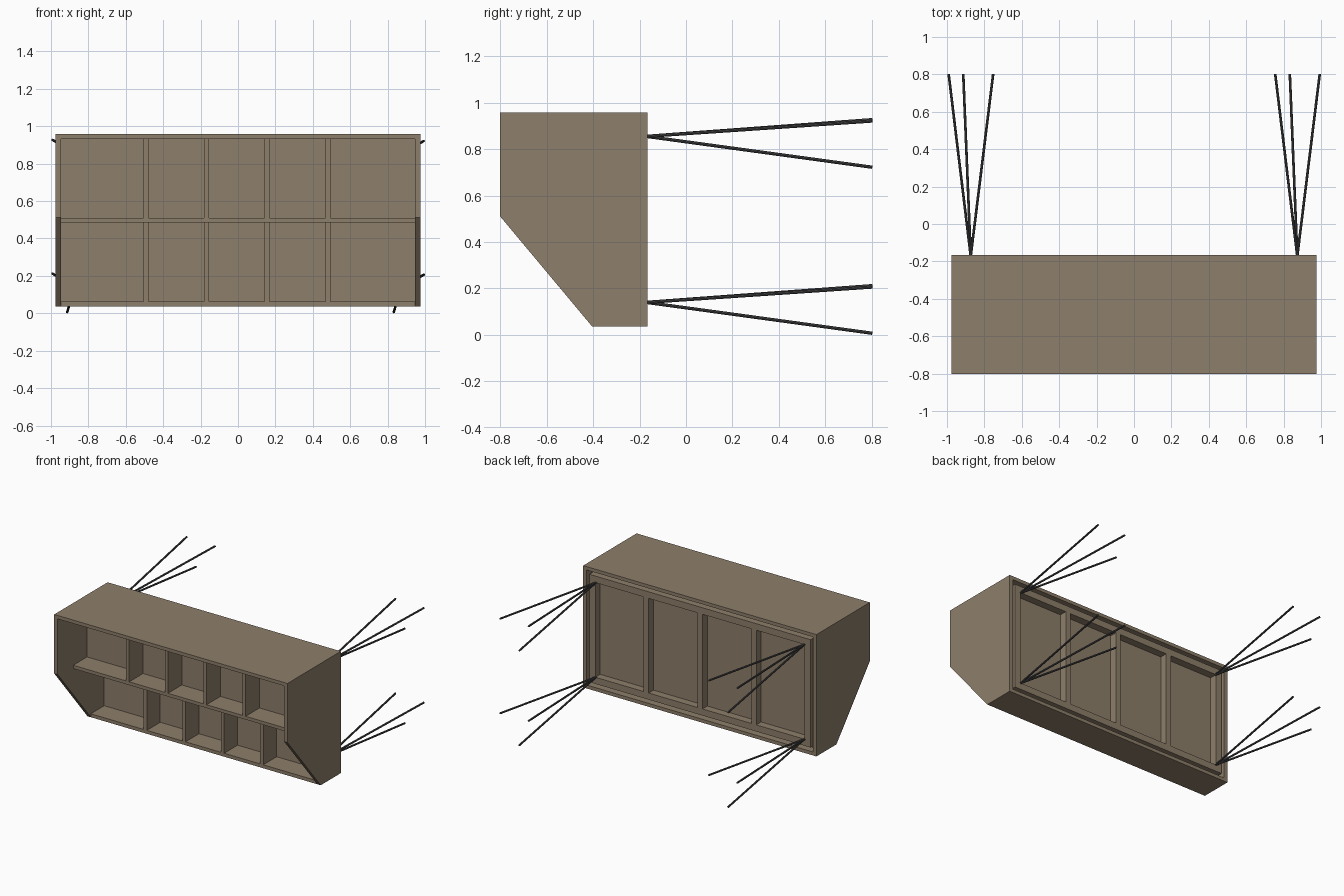
import bpy, bmesh
from mathutils import Vector

if "Cube" in bpy.data.objects:
    bpy.data.objects.remove(bpy.data.objects["Cube"])


def material(name, rgb):
    m = bpy.data.materials.new(name)
    m.diffuse_color = (*rgb, 1)
    m.use_nodes = True
    m.node_tree.nodes["Principled BSDF"].inputs["Base Color"].default_value = m.diffuse_color
    return m


WOOD = material("wood", (0.27, 0.21, 0.145))
STEEL = material("dark_steel", (0.07, 0.07, 0.075))


def finish(name, bm, mat):
    bmesh.ops.recalc_face_normals(bm, faces=bm.faces)
    me = bpy.data.meshes.new(name)
    bm.to_mesh(me)
    bm.free()
    me.materials.append(mat)
    ob = bpy.data.objects.new(name, me)
    bpy.context.collection.objects.link(ob)
    return ob


def box(name, x0, x1, y0, y1, z0, z1):
    bm = bmesh.new()
    bmesh.ops.create_cube(bm, size=1)
    for v in bm.verts:
        v.co = ((x0 + x1) / 2 + v.co.x * (x1 - x0),
                (y0 + y1) / 2 + v.co.y * (y1 - y0),
                (z0 + z1) / 2 + v.co.z * (z1 - z0))
    return finish(name, bm, WOOD)


W, IN = 0.975, 0.947            # outer and inner half width
FRONT, BACK = -0.802, -0.165
BOT, TOP, T = 0.037, 0.958, 0.026

# Side panels with the slanted lower front
profile = [(FRONT, TOP), (BACK, TOP), (BACK, BOT), (-0.405, BOT), (FRONT, 0.512)]
for side, x0, x1 in (("left", -W, -IN), ("right", IN, W)):
    bm = bmesh.new()
    face = bm.faces.new([bm.verts.new((x0, y, z)) for y, z in profile])
    ext = bmesh.ops.extrude_face_region(bm, geom=[face])["geom"]
    bmesh.ops.translate(bm, vec=(x1 - x0, 0, 0),
                        verts=[g for g in ext if isinstance(g, bmesh.types.BMVert)])
    finish(side + "_side_panel", bm, WOOD)

# Top, bottom, shelf and stepped back boards
box("top_panel", -IN, IN, FRONT, BACK, TOP - T, TOP)
box("bottom_panel", -IN, IN, -0.405, BACK, BOT, BOT + T)
box("middle_shelf", -IN, IN, -0.615, -0.225, 0.485, 0.51)
box("back_board", -IN, IN, -0.245, -0.225, BOT + T, TOP - T)
box("upper_back_board", -IN, IN, -0.45, -0.43, 0.51, TOP - T)

# Dividers for the two rows of compartments
for i, x in enumerate((-0.492, -0.168, 0.155, 0.482)):
    box(f"upper_divider_{i}", x - 0.013, x + 0.013, -0.615, -0.45, 0.51, TOP - T)
    box(f"lower_divider_{i}", x - 0.013, x + 0.013, -0.405, -0.245, BOT + T, 0.485)

# Rear support frame
FX, Z0, Z1, B = 0.925, 0.09, 0.905, 0.05
for name, z in (("bottom", Z0), ("top", Z1 - B)):
    box(f"frame_{name}_rail", -FX, FX, -0.225, -0.167, z, z + B)
for i in range(5):
    x = (i - 2) * (FX - B / 2) / 2
    h = B / 2 if i in (0, 4) else 0.021
    box(f"frame_post_{i}", x - h, x + h, -0.225, -0.167, Z0 + B, Z1 - B)

# Anchor spikes: three thin rods fanning out from each frame corner
for bx in (-0.873, 0.873):
    for bz in (0.14, 0.855):
        for dx, dz in ((-0.118, 0.072), (-0.04, -0.133), (0.12, 0.066)):
            a, b = Vector((bx, -0.172, bz)), Vector((bx + dx, 0.802, bz + dz))
            bm = bmesh.new()
            bmesh.ops.create_cone(bm, cap_ends=True, segments=8, radius1=0.007,
                                  radius2=0.007, depth=(b - a).length)
            rot = (b - a).to_track_quat("Z", "Y").to_matrix()
            bmesh.ops.rotate(bm, matrix=rot, verts=bm.verts)
            bmesh.ops.translate(bm, vec=(a + b) / 2, verts=bm.verts)
            finish("anchor_spike", bm, STEEL)
